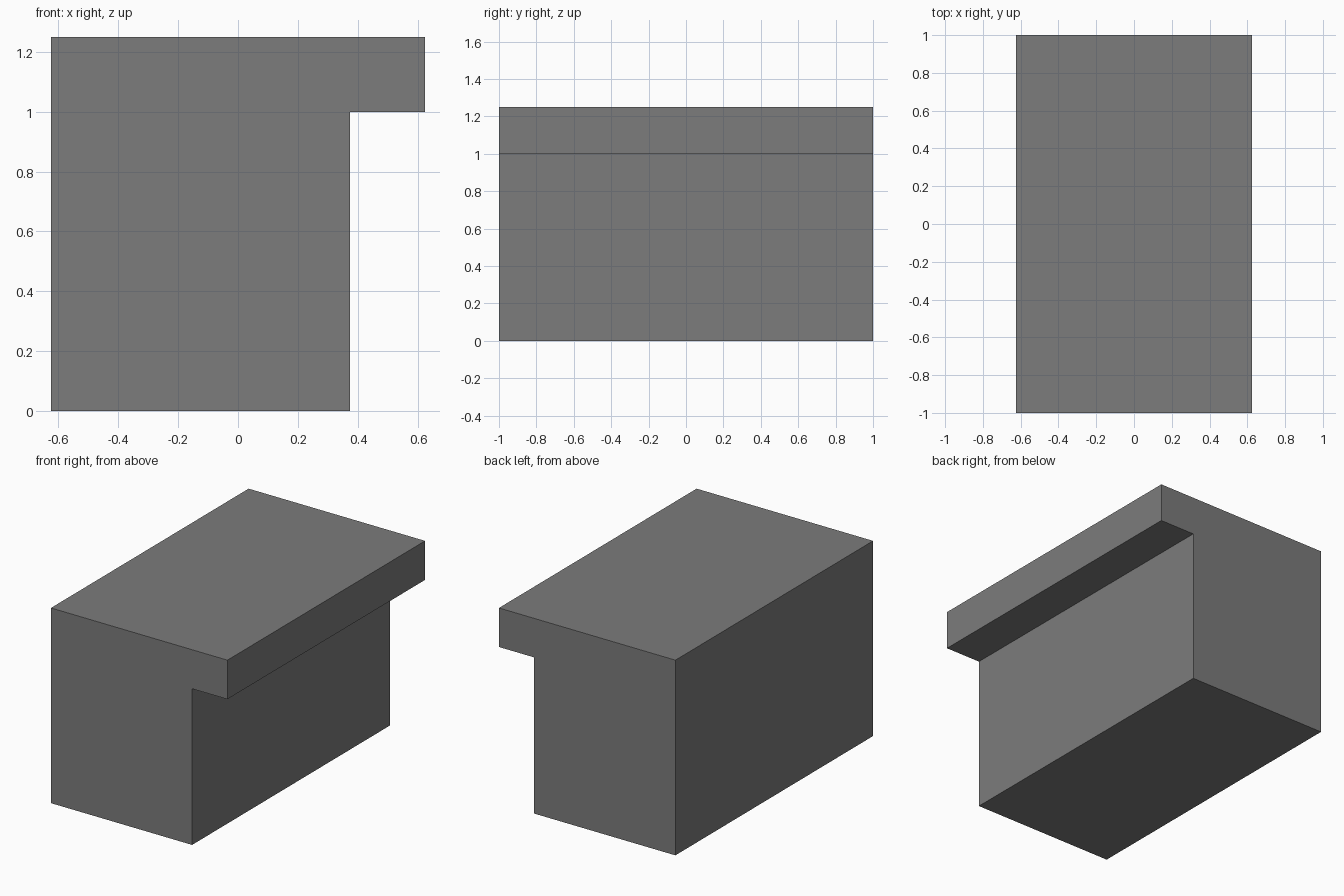
import bpy, bmesh

if "Cube" in bpy.data.objects:
    bpy.data.objects.remove(bpy.data.objects["Cube"])

# Side profile in x-z: tall body with a lip overhanging on the right
profile = [(-0.625, 0), (0.375, 0), (0.375, 1.0),
           (0.625, 1.0), (0.625, 1.25), (-0.625, 1.25)]

# Extrude the profile along y
bm = bmesh.new()
front = bm.faces.new([bm.verts.new((x, -1, z)) for x, z in profile])
ext = bmesh.ops.extrude_face_region(bm, geom=[front], use_keep_orig=True)
new_verts = [g for g in ext["geom"] if isinstance(g, bmesh.types.BMVert)]
bmesh.ops.translate(bm, verts=new_verts, vec=(0, 2, 0))
bmesh.ops.recalc_face_normals(bm, faces=bm.faces[:])

# Block with overhanging ledge
mesh = bpy.data.meshes.new("ledge_block")
bm.to_mesh(mesh)
bm.free()
block = bpy.data.objects.new("ledge_block", mesh)
bpy.context.collection.objects.link(block)

# Dark grey finish
grey = bpy.data.materials.new("dark_grey")
grey.diffuse_color = (0.2, 0.2, 0.2, 1)
grey.use_nodes = True
grey.node_tree.nodes["Principled BSDF"].inputs["Base Color"].default_value = grey.diffuse_color
mesh.materials.append(grey)
